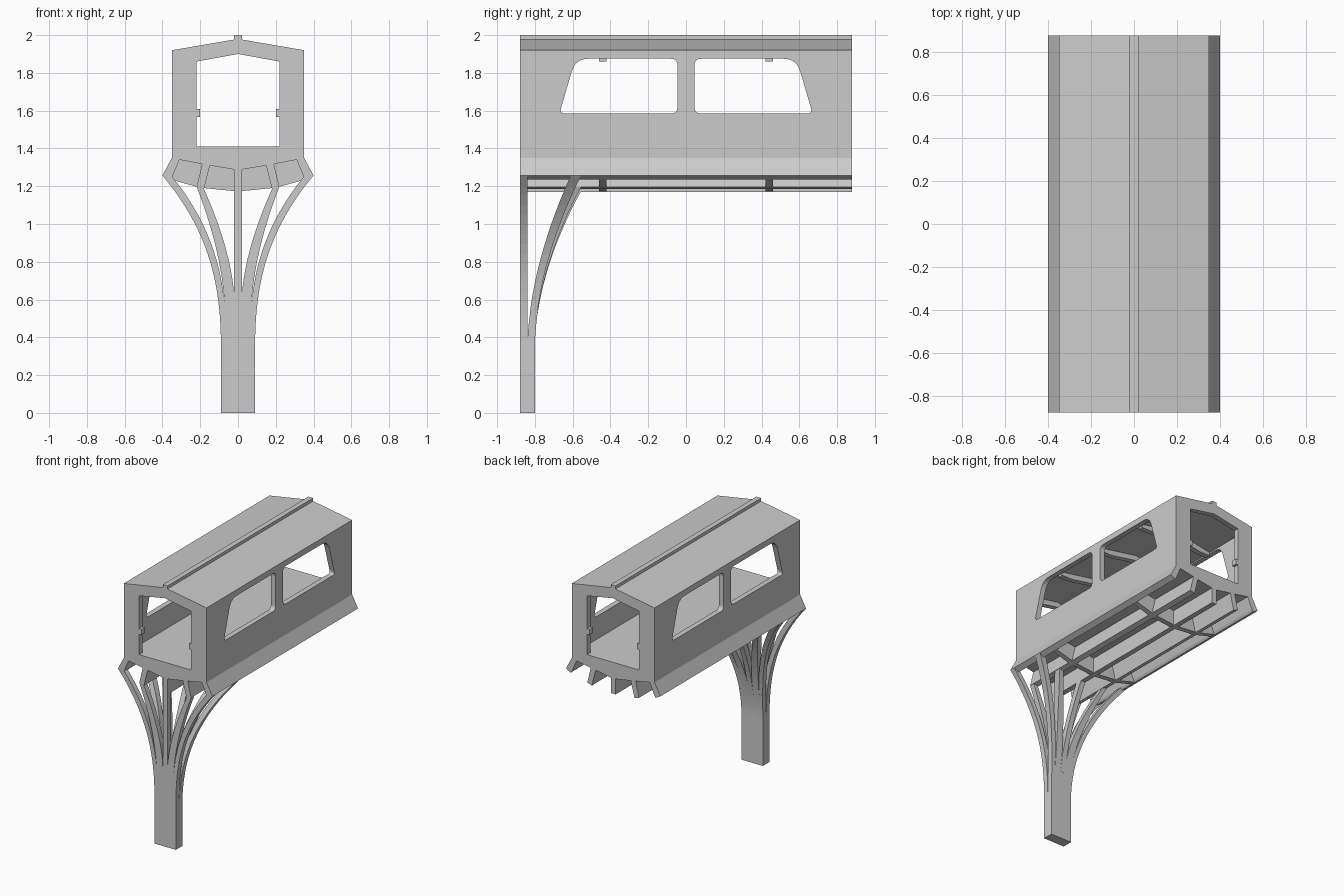
import bpy, bmesh, math

if "Cube" in bpy.data.objects:
    bpy.data.objects.remove(bpy.data.objects["Cube"])

L = 0.88  # half length of the cabin


def make(name, bm):
    bmesh.ops.recalc_face_normals(bm, faces=bm.faces[:])
    me = bpy.data.meshes.new(name)
    bm.to_mesh(me)
    bm.free()
    ob = bpy.data.objects.new(name, me)
    bpy.context.scene.collection.objects.link(ob)
    return ob


def loft(name, sections):
    """Closed solid through matching rings of 3D points."""
    bm = bmesh.new()
    rings = [[bm.verts.new(p) for p in s] for s in sections]
    n = len(rings[0])
    for a, b in zip(rings, rings[1:]):
        for i in range(n):
            j = (i + 1) % n
            bm.faces.new((a[i], a[j], b[j], b[i]))
    bm.faces.new(rings[0])
    bm.faces.new(rings[-1])
    return make(name, bm)


def prism(name, profile, y0, y1):
    return loft(name, [[(x, y, z) for x, z in profile] for y in (y0, y1)])


def mirrored(half):
    """Half profile from bottom centre to top centre -> full loop."""
    return half + [(-x, z) for x, z in half[-2:0:-1]]


def frame(name, outer, inner, y0, y1):
    """Extruded ring between two matching half profiles."""
    outer, inner = mirrored(outer), mirrored(inner)
    n = len(outer)
    loft_rings = []
    bm = bmesh.new()
    for prof, y in ((outer, y0), (outer, y1), (inner, y1), (inner, y0)):
        loft_rings.append([bm.verts.new((x, y, z)) for x, z in prof])
    for k in range(4):
        a, b = loft_rings[k], loft_rings[(k + 1) % 4]
        for i in range(n):
            j = (i + 1) % n
            bm.faces.new((a[i], a[j], b[j], b[i]))
    return make(name, bm)


def rounded(points, radii, steps=5):
    """Round each corner of a 2D polygon."""
    out = []
    n = len(points)
    for i, ((px, pz), r) in enumerate(zip(points, radii)):
        ends = []
        for qx, qz in (points[i - 1], points[(i + 1) % n]):
            d = math.hypot(qx - px, qz - pz)
            ends.append((px + (qx - px) * r / d, pz + (qz - pz) * r / d))
        (ax, az), (bx, bz) = ends
        for k in range(steps + 1):
            t = k / steps
            out.append(((1 - t) ** 2 * ax + 2 * t * (1 - t) * px + t * t * bx,
                        (1 - t) ** 2 * az + 2 * t * (1 - t) * pz + t * t * bz))
    return out


# Cabin shell: floor, thin walls and pitched roof
outer = [(0, 1.285), (.15, 1.31), (.31, 1.34), (.35, 1.35), (.35, 1.92), (0, 1.98)]
hollow = [(0, 1.41), (.12, 1.41), (.22, 1.41), (.31, 1.41), (.31, 1.885), (0, 1.94)]
door = [(0, 1.41), (.1, 1.41), (.16, 1.41), (.22, 1.41), (.22, 1.86), (0, 1.90)]
shell = frame("cabin_shell", outer, hollow, -L + .04, L - .04)

# Side windows cut through both walls
for s in (-1, 1):
    pts = rounded([(s * .045, 1.585), (s * .67, 1.585), (s * .585, 1.875), (s * .045, 1.875)],
                  [.035, .03, .07, .035])
    cutter = loft("window_cutter", [[(x, y, z) for y, z in pts] for x in (-.5, .5)])
    cutter.hide_render = True
    mod = shell.modifiers.new("window", 'BOOLEAN')
    mod.object = cutter
    mod.solver = 'EXACT'
    bpy.context.view_layer.objects.active = shell
    bpy.ops.object.modifier_apply(modifier=mod.name)
    bpy.data.objects.remove(cutter)

# End frames with doorways and small jamb catches
for tag, y0, y1 in (("front", -L, -L + .04), ("back", L - .04, L)):
    frame(tag + "_end_frame", outer, door, y0, y1)
    for s in (-1, 1):
        prism(tag + "_jamb_catch", [(s * .2, 1.566), (s * .22, 1.566), (s * .22, 1.608), (s * .2, 1.608)], y0, y1)

# Roof ridge and inner roof ribs
prism("roof_ridge", [(-.02, 1.96), (.02, 1.96), (.02, 2), (-.02, 2)], -L, L)
for y in (-.44, 0, .44):
    prism("roof_rib", [(-.31, 1.86), (-.22, 1.86), (0, 1.90), (.22, 1.86), (.31, 1.86),
                       (.31, 1.89), (0, 1.945), (-.31, 1.89)], y - .02, y + .02)

# Underfloor: centre keel, slanted ribs, flared skirts and cross beams
prism("centre_keel", [(-.02, 1.17), (.02, 1.17), (.02, 1.3), (-.02, 1.3)], -L, L)
for s in (-1, 1):
    prism("floor_rib", [(s * .18, 1.185), (s * .219, 1.197), (s * .188, 1.325), (s * .146, 1.32)], -L, L)
    prism("flared_skirt", [(s * .35, 1.35), (s * .40, 1.257), (s * .36, 1.235), (s * .348, 1.25),
                           (s * .308, 1.345)], -L, L)
for y in (-.44, .44):
    prism("cross_beam", mirrored([(0, 1.172), (.2, 1.192), (.355, 1.235), (.31, 1.345), (0, 1.295)]),
          y - .02, y + .02)


# Branching leg
def ramp(z, z0, z1, a, b, p):
    return a + (b - a) * (max(0, z - z0) / (z1 - z0)) ** p


def outside(z):
    return ramp(z, .3, 1.257, .09, .40, 2.6)


edges = {  # name: (inner edge, outer edge, top z)
    "outer": (lambda z: outside(z) - ramp(z, .53, 1.257, .03, .047, 1), outside, 1.257),
    "middle": (lambda z: ramp(z, .6, 1.185, .02, .18, 1.65),
               lambda z: ramp(z, .53, 1.197, .07, .219, 1.75), 1.195),
    "centre": (lambda z: -.02, lambda z: .02, 1.175),
}


def limb(name, lo, hi, z0, z1, top, rear, s=1, n=14):
    secs = []
    for k in range(n + 1):
        z = z0 + (z1 - z0) * k / n
        ya, yb = -.88, -.84
        if rear:
            ya = ramp(z, .345, top, -.84, -.61, 1.8)
            yb = ramp(z, .345, top, -.80, -.555, 1.85)
        a, b = s * lo(z), s * hi(z)
        secs.append([(a, ya, z), (b, ya, z), (b, yb, z), (a, yb, z)])
    loft(name, secs)


prism("leg_base", [(-.09, 0), (.09, 0), (.09, .345), (-.09, .345)], -L, -.80)
for rear in (False, True):
    tag = "rear_" if rear else "front_"
    limb(tag + "leg_trunk", lambda z: -outside(z), outside, .345, .55, 1.2, rear, n=5)
    for name, (lo, hi, top) in edges.items():
        for s in ((1,) if name == "centre" else (-1, 1)):
            limb(tag + name + "_branch", lo, hi, .53, top, top, rear, s)
